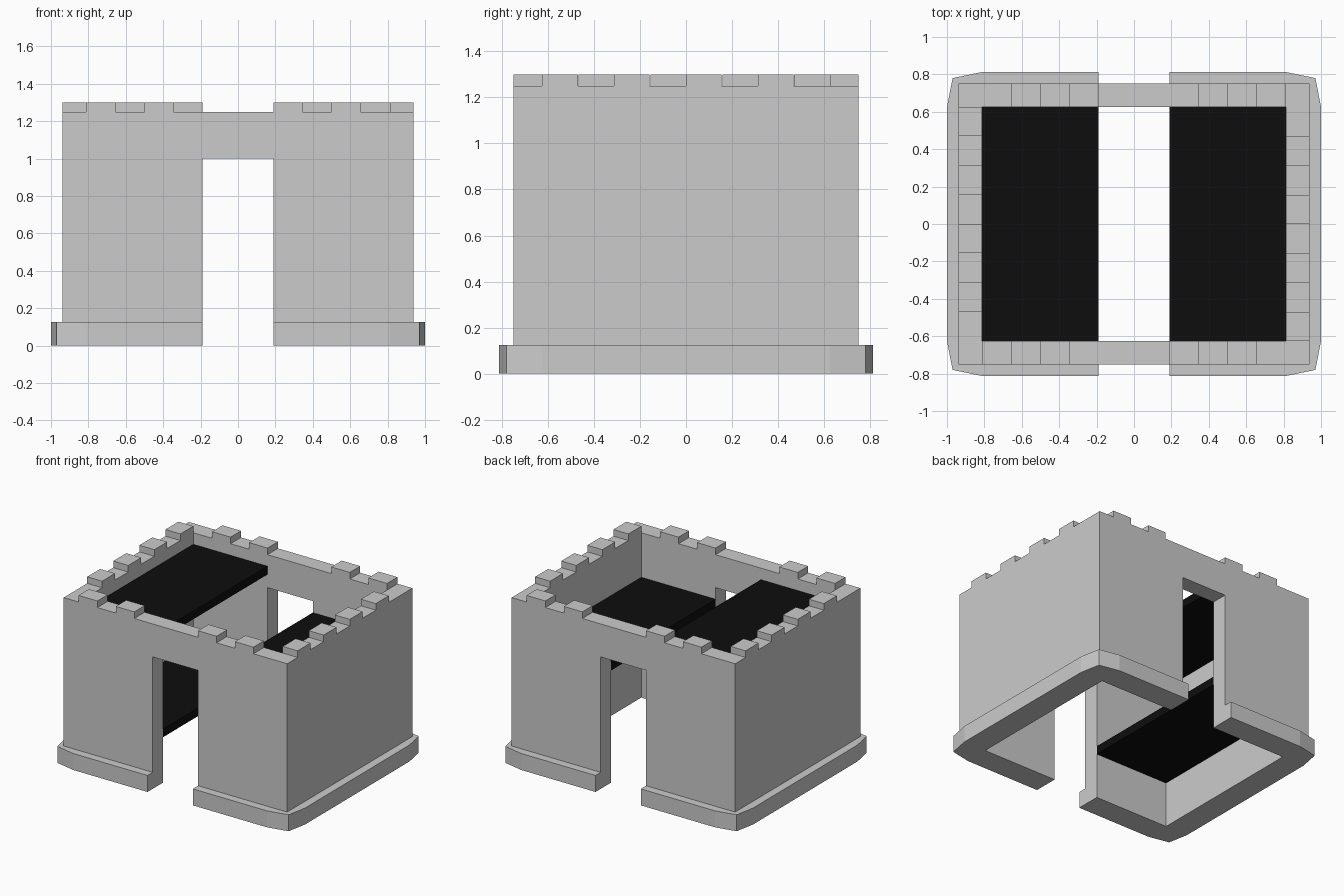
import bpy, bmesh

if "Cube" in bpy.data.objects:
    bpy.data.objects.remove(bpy.data.objects["Cube"])

WX, WY = 0.9375, 0.75      # wall outer half sizes
IX, IY = 0.8125, 0.625     # wall inner half sizes
DOOR = 0.19                # doorway half width


def prism(name, outlines, z0, z1):
    """Extrude one or more closed xy outlines from z0 to z1."""
    bm = bmesh.new()
    for pts in outlines:
        face = bm.faces.new([bm.verts.new((x, y, z0)) for x, y in pts])
        new = bmesh.ops.extrude_face_region(bm, geom=[face])["geom"]
        for v in new:
            if isinstance(v, bmesh.types.BMVert):
                v.co.z = z1
    bmesh.ops.recalc_face_normals(bm, faces=bm.faces)
    me = bpy.data.meshes.new(name)
    bm.to_mesh(me)
    bm.free()
    ob = bpy.data.objects.new(name, me)
    bpy.context.collection.objects.link(ob)
    return ob


def rect(x0, x1, y0, y1):
    return [(x0, y0), (x1, y0), (x1, y1), (x0, y1)]


def boolean(ob, other, op):
    other.hide_render = True
    m = ob.modifiers.new(op, "BOOLEAN")
    m.operation, m.object, m.solver, m.use_self = op, other, "EXACT", True
    bpy.context.view_layer.objects.active = ob
    bpy.ops.object.modifier_apply(modifier=m.name)
    bpy.data.objects.remove(other)


# plinth with softened corners
quarter = [(1, 0.625), (0.97, 0.78), (IX, 0.8125)]
outline = (quarter + [(-x, y) for x, y in reversed(quarter)]
           + [(-x, -y) for x, y in quarter]
           + [(x, -y) for x, y in reversed(quarter)])
castle = prism("walls_and_plinth", [outline], 0, 0.125)

# walls, hollowed out, with a doorway front and back
boolean(castle, prism("wall_block", [rect(-WX, WX, -WY, WY)], 0.05, 1.30), "UNION")
boolean(castle, prism("room_cutter", [rect(-IX, IX, -IY, IY)], -0.2, 1.5), "DIFFERENCE")
boolean(castle, prism("door_cutter", [rect(-DOOR, DOOR, -1.2, 1.2)], -0.2, 1.0), "DIFFERENCE")

# gaps between battlements: front and right, then turned half round for back and left
front_gaps = [(-1.1, -IX), (-0.655, -0.5), (-0.345, DOOR), (0.345, 0.5), (0.655, 1.1)]
right_gaps = [(-0.47, -0.3125), (-0.1575, 0), (0.155, 0.3125), (0.4675, IY)]
for turn in (1, -1):
    gaps = [[(turn * x, turn * y) for x, y in rect(a, b, -0.9, -IY)] for a, b in front_gaps]
    boolean(castle, prism("gap_cutter", gaps, 1.25, 1.5), "DIFFERENCE")
    gaps = [[(turn * x, turn * y) for x, y in rect(IX - 0.05, 1.1, a, b)] for a, b in right_gaps]
    boolean(castle, prism("gap_cutter", gaps, 1.25, 1.5), "DIFFERENCE")

# black floor platforms
black = bpy.data.materials.new("black")
black.diffuse_color = (0.004, 0.004, 0.004, 1)
black.use_nodes = True
black.node_tree.nodes["Principled BSDF"].inputs["Base Color"].default_value = black.diffuse_color
for name, side, z in (("left_lower_floor", -1, 0.344), ("right_floor", 1, 0.85),
                      ("left_upper_floor", -1, 1.10)):
    x0, x1 = sorted((side * DOOR, side * IX))
    floor = prism(name, [rect(x0, x1, -IY, IY)], z, z + 0.0625)
    floor.data.materials.append(black)
